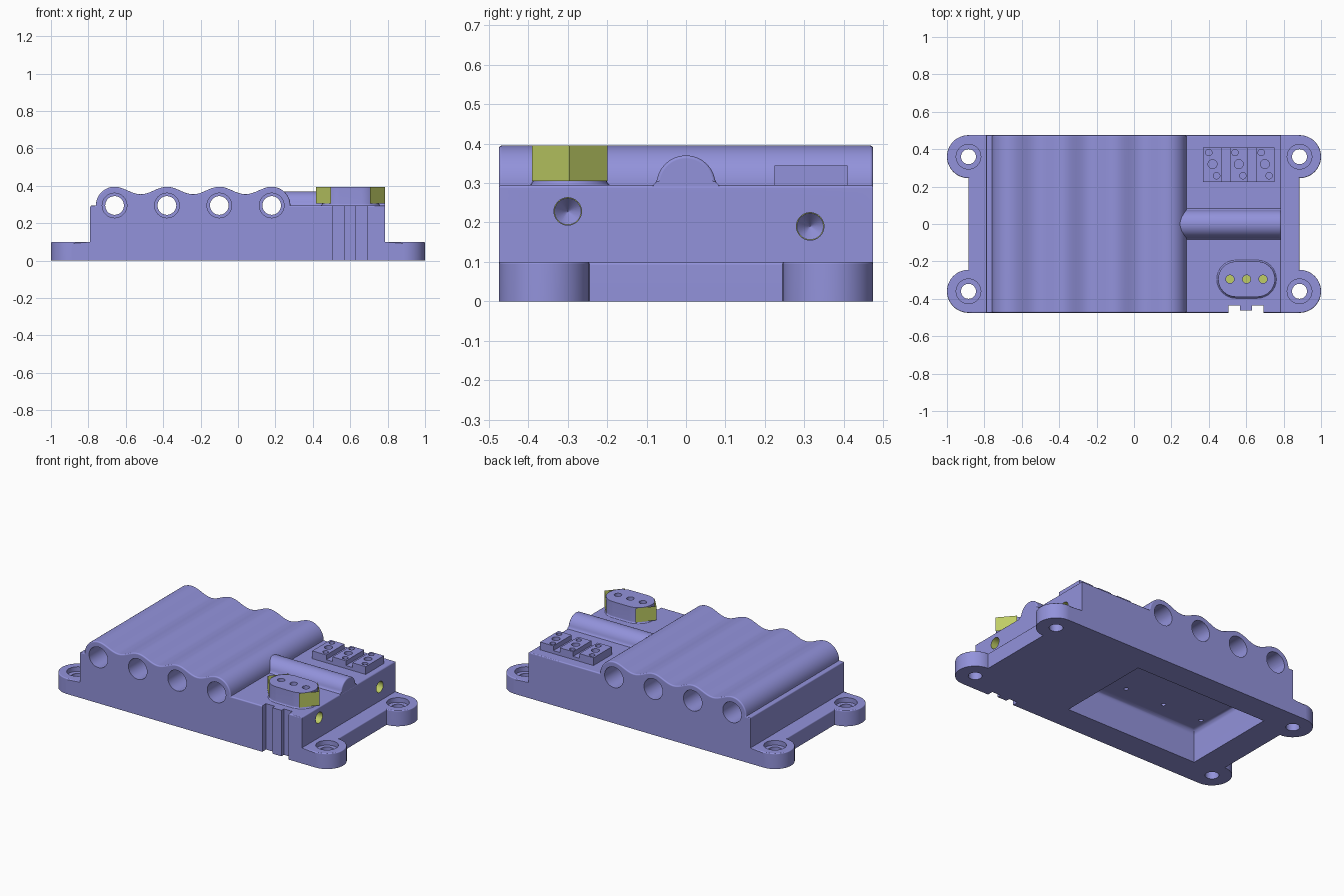
import bpy, bmesh, math

if "Cube" in bpy.data.objects:
    bpy.data.objects.remove(bpy.data.objects["Cube"], do_unlink=True)


def material(name, colour):
    m = bpy.data.materials.new(name)
    m.use_nodes = True
    m.diffuse_color = (*colour, 1)
    m.node_tree.nodes["Principled BSDF"].inputs["Base Color"].default_value = (*colour, 1)
    return m


PURPLE = material("soft purple", (0.29, 0.29, 0.71))
OLIVE = material("olive green", (0.52, 0.61, 0.13))
MAP = {"x": lambda a, b, t: (t, a, b),
       "y": lambda a, b, t: (a, t, b),
       "z": lambda a, b, t: (a, b, t)}


def add_object(name, bm, mat):
    mesh = bpy.data.meshes.new(name)
    bm.to_mesh(mesh)
    bm.free()
    mesh.materials.append(mat)
    ob = bpy.data.objects.new(name, mesh)
    bpy.context.collection.objects.link(ob)
    return ob


def loft(name, sections, axis, mat=PURPLE, soften=0, low=0.05, skip_upright=True):
    """Join outlines [(points, position)] along an axis; optionally round the edges above low."""
    bm = bmesh.new()
    rings = [[bm.verts.new(MAP[axis](a, b, t)) for a, b in pts] for pts, t in sections]
    n = len(rings[0])
    for lower, upper in zip(rings, rings[1:]):
        for i in range(n):
            j = (i + 1) % n
            bm.faces.new((lower[i], lower[j], upper[j], upper[i]))
    bm.faces.new(rings[0])
    bm.faces.new(rings[-1])
    bmesh.ops.recalc_face_normals(bm, faces=bm.faces)
    if soften:
        edges = []
        for e in bm.edges:
            a, b = e.verts
            upright = abs(a.co.z - b.co.z) > 0.08 and skip_upright
            if min(a.co.z, b.co.z) > low and e.calc_face_angle_signed() > 0.6 and not upright:
                edges.append(e)
        bmesh.ops.bevel(bm, geom=edges, offset=soften, segments=3, profile=0.5,
                        affect="EDGES", clamp_overlap=False)
    return add_object(name, bm, mat)


def prism(name, pts, axis, lo, hi, **kw):
    return loft(name, [(pts, lo), (pts, hi)], axis, **kw)


def arc(cx, cy, r, start, end, steps):
    return [(cx + r * math.cos(math.radians(start + (end - start) * i / steps)),
             cy + r * math.sin(math.radians(start + (end - start) * i / steps)))
            for i in range(steps + 1)]


def circle(cx, cy, r, steps=32):
    return arc(cx, cy, r, 0, 360, steps)[:-1]


def rect(x0, x1, y0, y1):
    return [(x0, y0), (x1, y0), (x1, y1), (x0, y1)]


def stadium(cx, cy, half, r):
    return arc(cx + half, cy, r, -90, 90, 16) + arc(cx - half, cy, r, 90, 270, 16)


def turned(name, cx, cy, steps, axis, mat=PURPLE):
    """Round cutter from (radius, position) steps."""
    return loft(name, [(circle(cx, cy, r), t) for r, t in steps], axis, mat)


def combine(target, other, operation="DIFFERENCE"):
    mod = target.modifiers.new("combine", "BOOLEAN")
    mod.operation, mod.object, mod.solver = operation, other, "EXACT"
    mod.material_mode = "TRANSFER"
    bpy.context.view_layer.objects.active = target
    bpy.ops.object.modifier_apply(modifier=mod.name)
    bpy.data.objects.remove(other, do_unlink=True)


def socket(target, x, y, r, floor):
    """Plain hole with an olive bottom."""
    combine(target, turned("socket_cut", x, y, [(r, floor + 0.004), (r, 0.5)], "z"))
    combine(target, turned("floor_cut", x, y, [(r - 0.0005, floor), (r - 0.0005, floor + 0.01)],
                           "z", OLIVE))


HALF_W, DECK, FLANGE = 0.475, 0.295, 0.10
BUMPS = [-0.66 + 0.28 * i for i in range(4)]

# Housing: flange, walls and wavy top in one profile
first, last = BUMPS[0], BUMPS[-1]
wave = []
for i in range(1, 48):
    x = first + (last - first) * i / 48
    wave.append((x, 0.375 + 0.02 * math.cos((x - first) / 0.28 * math.tau)))
profile = ([(-0.885, 0), (-0.885, FLANGE), (-0.79, FLANGE), (-0.79, DECK)]
           + arc(first, DECK, 0.10, 180, 90, 12) + wave
           + arc(last, DECK, 0.10, 90, 0, 12)
           + [(0.787, DECK), (0.787, FLANGE), (0.885, FLANGE), (0.885, 0)])
housing = prism("housing", profile, "y", -HALF_W, HALF_W, soften=0.008)

# Mounting ears with shallow counterbored screw holes
EARS = [(sx * 0.885, sy * 0.36) for sx in (-1, 1) for sy in (-1, 1)]
for x, y in EARS:
    ear = prism("ear", circle(x, y, 0.115, 48), "z", 0, FLANGE, soften=0.006)
    combine(housing, ear, "UNION")
for x, y in EARS:
    combine(housing, turned("ear_cut", x, y,
            [(0.04, -0.1), (0.04, 0.07), (0.066, 0.07), (0.066, 0.2)], "z"))

# Pipe bores across the housing: wide from both mouths, narrower in the middle
for x in BUMPS:
    combine(housing, turned("bore_cut", x, DECK,
            [(0.066, -0.6), (0.066, -0.15), (0.05, -0.15),
             (0.05, 0.15), (0.066, 0.15), (0.066, 0.6)], "y"))

# Underside pocket with a rounded ceiling and a small vent into each bore
combine(housing, prism("pocket_cut", rect(-0.71, 0.23, -0.31, 0.31), "z", -0.1, 0.205,
                       soften=0.03))
for x in BUMPS:
    combine(housing, turned("vent_cut", x, -0.19, [(0.013, 0.18), (0.013, 0.26)], "z"))

# Keyed slot in the front wall
key = [(0.505, -0.6), (0.505, -0.437), (0.567, -0.437), (0.567, -0.462),
       (0.632, -0.462), (0.632, -0.437), (0.693, -0.437), (0.693, -0.6)]
combine(housing, prism("key_cut", key, "z", -0.1, 0.6))

# Drilled side ports with conical bottoms
for y, z in ((-0.30, 0.228), (0.315, 0.19)):
    combine(housing, turned("port_cut", y, z, [(0.035, 0.73), (0.035, 0.9)], "x", OLIVE))
    combine(housing, turned("port_tip_cut", y, z, [(0.001, 0.69), (0.0345, 0.731)], "x"))

# Half-round conduit across the deck
flare = [(0.084, 0.28), (0.084, 0.293), (0.077, 0.302)]
arch = flare + arc(0, DECK, 0.075, 10, 170, 24) + [(-y, z) for y, z in reversed(flare)]
conduit = prism("conduit", arch, "x", 0.24, 0.786, soften=0.008, low=0.3, skip_upright=False)

# Oval connector with a flared foot and three sockets
foot = [(0.104, 0.285), (0.104, 0.294), (0.0985, 0.297), (0.0945, 0.304), (0.0945, 0.395)]
connector = loft("connector", [(stadium(0.602, -0.295, 0.0575, r), z) for r, z in foot], "z")
for x in (0.513, 0.602, 0.69):
    socket(connector, x, -0.295, 0.022, 0.31)

# V-shaped guards around the connector ends
for side, name in ((-1, "right_guard"), (1, "left_guard")):
    bm = bmesh.new()
    path = [(0.104, -0.391), (0.185, -0.295), (0.104, -0.199)]
    cols = [[bm.verts.new((0.602 + side * dx, y, z)) for z in (0.305, 0.395)] for dx, y in path]
    for (a, b), (c, d) in zip(cols, cols[1:]):
        bm.faces.new((a, c, d, b) if side > 0 else (c, a, b, d))
    add_object(name, bm, OLIVE)

# Terminal block: three ribs on a slab, each with a wire hole and two screws
ribs = [(0.37, 0.285), (0.37, 0.345)]
for x0, x1 in ((0.47, 0.515), (0.61, 0.655)):
    ribs += [(x0, 0.345), (x0, 0.315), (x1, 0.315), (x1, 0.345)]
ribs += [(0.75, 0.345), (0.75, 0.285)]
terminal = prism("terminal_block", ribs, "y", 0.225, 0.41)
for x in (0.42, 0.56, 0.70):
    socket(terminal, x, 0.32, 0.024, 0.295)
    for dx, y in ((-0.02, 0.382), (0.022, 0.258)):
        combine(terminal, turned("screw_cut", x + dx, y, [(0.017, 0.32), (0.017, 0.4)], "z"))

# Smooth the curved surfaces, keep flats flat and sharp edges sharp
for ob in (housing, conduit, connector, terminal):
    bpy.ops.object.select_all(action="DESELECT")
    ob.select_set(True)
    bpy.context.view_layer.objects.active = ob
    bpy.ops.object.shade_smooth_by_angle(angle=math.radians(35))
    ob.modifiers.new("even_shading", "WEIGHTED_NORMAL").keep_sharp = True
